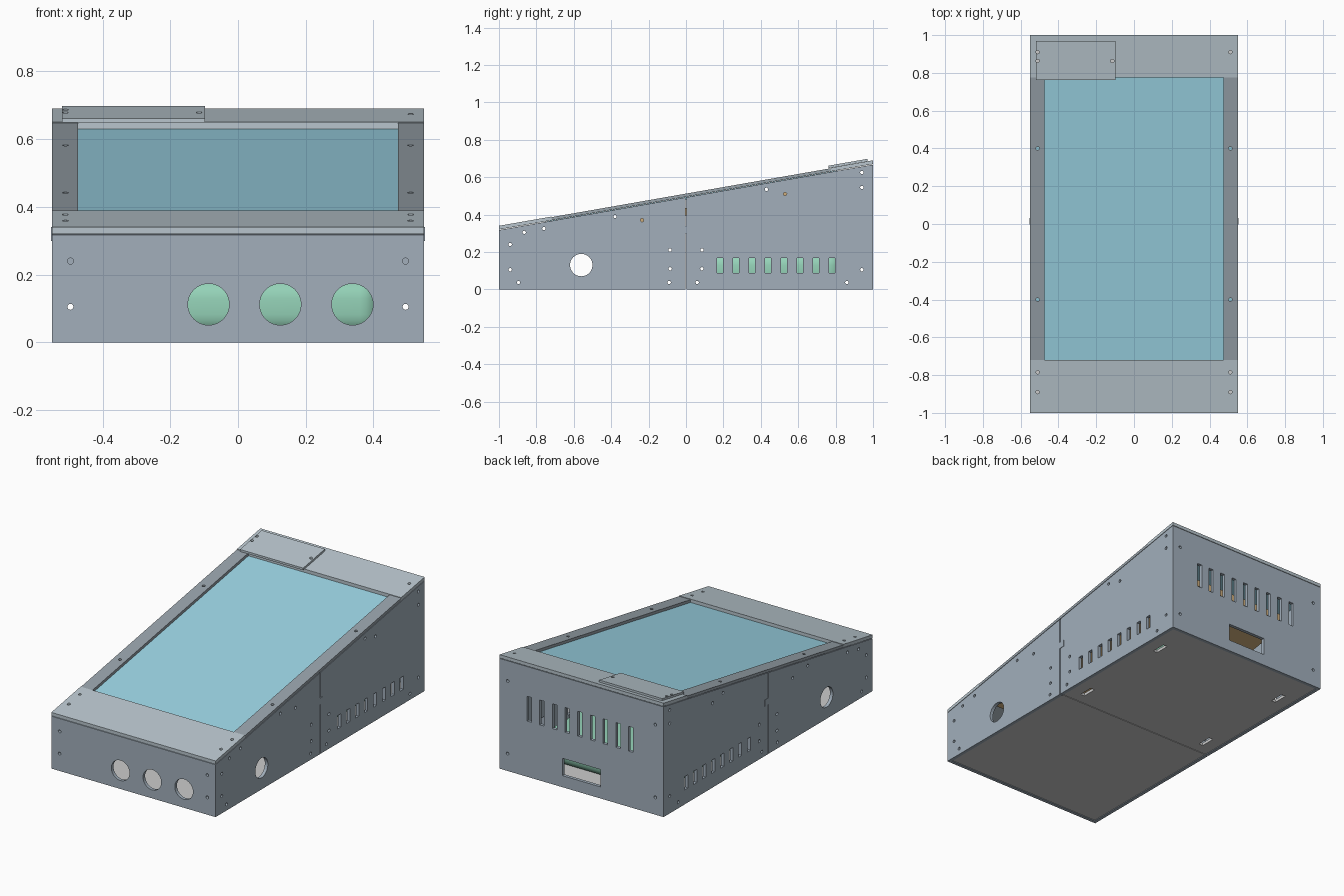
import bpy, bmesh, math
from mathutils import Matrix, Vector

if "Cube" in bpy.data.objects:
    bpy.data.objects.remove(bpy.data.objects["Cube"])

def mat(name, r, g, b):
    m = bpy.data.materials.new(name)
    m.diffuse_color = (r, g, b, 1)
    m.use_nodes = True
    m.node_tree.nodes["Principled BSDF"].inputs["Base Color"].default_value = m.diffuse_color
    return m

SLATE = mat("slate_panel", 0.36, 0.43, 0.50)
PLATE = mat("pale_plate", 0.48, 0.56, 0.61)
RAIL = mat("dark_rail", 0.31, 0.36, 0.40)
GLASS = mat("blue_glass", 0.33, 0.66, 0.78)
GREEN = mat("green_unit", 0.30, 0.65, 0.48)
BROWN = mat("brown_bed", 0.62, 0.42, 0.20)
HX, WALL = 0.55, 0.02

def top(y):
    return 0.32 + 0.175 * (y + 1)

def add_prism(bm, pts, x0, x1):
    a = [bm.verts.new((x0, y, z)) for y, z in pts]
    b = [bm.verts.new((x1, y, z)) for y, z in pts]
    n = len(pts)
    bm.faces.new(a)
    bm.faces.new(b[::-1])
    for i in range(n):
        bm.faces.new((a[i], b[i], b[(i + 1) % n], a[(i + 1) % n]))

def add_box(bm, lo, hi):
    add_prism(bm, [(lo[1], lo[2]), (hi[1], lo[2]), (hi[1], hi[2]), (lo[1], hi[2])], lo[0], hi[0])

def add_cyl(bm, c, r, length, axis, seg=16):
    rot = {"x": Matrix.Rotation(math.pi / 2, 4, "Y"),
           "y": Matrix.Rotation(math.pi / 2, 4, "X"), "z": Matrix()}[axis]
    bmesh.ops.create_cone(bm, cap_ends=True, segments=seg, radius1=r, radius2=r,
                          depth=length, matrix=Matrix.Translation(Vector(c)) @ rot)

def finish(bm, name, material=None):
    bmesh.ops.recalc_face_normals(bm, faces=bm.faces)
    me = bpy.data.meshes.new(name)
    bm.to_mesh(me)
    bm.free()
    ob = bpy.data.objects.new(name, me)
    bpy.context.collection.objects.link(ob)
    if material:
        me.materials.append(material)
    return ob

def prism(name, pts, x0, x1, material=None):
    bm = bmesh.new()
    add_prism(bm, pts, x0, x1)
    return finish(bm, name, material)

def sloped(name, y0, y1, x0, x1, low, high, material):
    pts = [(y0, top(y0) + low), (y1, top(y1) + low), (y1, top(y1) + high), (y0, top(y0) + high)]
    return prism(name, pts, x0, x1, material)

def cutter(name, bm):
    ob = finish(bm, name)
    ob.hide_render = True
    ob.hide_set(True)
    return ob

def cut(ob, tool):
    m = ob.modifiers.new("cut", "BOOLEAN")
    m.object, m.operation, m.solver = tool, "DIFFERENCE", "EXACT"

# Cutters: wall openings
bm = bmesh.new()
side_holes = [(-.94, .24), (-.94, .105), (-.895, .037), (-.865, .305), (-.76, .325),
              (-.38, .39), (-.235, .37), (-.085, .21), (-.085, .11), (-.09, .037),
              (.06, .037), (.085, .21), (.085, .11), (.43, .535), (.53, .51),
              (.86, .037), (.94, .105), (.94, .545), (.94, .625)]
for y, z in side_holes:
    add_cyl(bm, (0, y, z), 0.009, 1.3, "x", 12)
add_cyl(bm, (0, -0.56, 0.13), 0.06, 1.3, "x", 40)
for i in range(8):
    y = 0.183 + i * 0.0855
    add_box(bm, (-0.65, y - 0.016, 0.088), (0.65, y + 0.016, 0.168))
for x in (-0.087, 0.125, 0.338):
    add_cyl(bm, (x, -1, 0.112), 0.061, 0.08, "y", 40)
for i in range(9):
    x = -0.33 + i * 0.085
    add_box(bm, (x - 0.015, 0.96, 0.337), (x + 0.015, 1.05, 0.487))
add_box(bm, (-0.127, 0.96, 0.07), (0.127, 1.05, 0.175))
for s in (-1, 1):
    for y, zs in ((-1, (0.105, 0.24)), (1, (0.105, 0.545))):
        for z in zs:
            add_cyl(bm, (s * 0.495, y, z), 0.009, 0.08, "y", 12)
openings = cutter("wall_opening_cutter", bm)

# Cutter: screw holes in the top
bm = bmesh.new()
for y in (-0.89, -0.785, -0.4, 0.4, 0.91):
    for x in (-0.51, 0.51):
        add_cyl(bm, (x, y, 0.5), 0.009, 1, "z", 12)
for x in (-0.51, -0.115):
    add_cyl(bm, (x, 0.863, 0.5), 0.009, 1, "z", 12)
screw_holes = cutter("screw_hole_cutter", bm)

# Two half shells, open at top and bottom
SEAM = 0.003
for name, y0, y1, c0, c1 in (("front_shell", -1, -SEAM, -1 + WALL, 0.5),
                             ("rear_shell", SEAM, 1, -0.5, 1 - WALL)):
    shell = prism(name, [(y0, 0), (y1, 0), (y1, top(y1) - .003), (y0, top(y0) - .003)],
                  -HX, HX, SLATE)
    bm = bmesh.new()
    add_box(bm, (-HX + WALL, c0, -0.2), (HX - WALL, c1, 1.2))
    cut(shell, cutter(name + "_cavity_cutter", bm))
    cut(shell, openings)

# Floor halves with mounting slots
bm = bmesh.new()
for x in (-0.44, 0.44):
    for y in (0.113, 0.757):
        add_box(bm, (x - 0.014, y - 0.045, -0.1), (x + 0.014, y + 0.045, 0.1))
floor_slots = cutter("floor_slot_cutter", bm)
for name, y0, y1 in (("front_floor", -1 + WALL, -0.002), ("rear_floor", 0.002, 1 - WALL)):
    floor = prism(name, [(y0, .004), (y1, .004), (y1, .022), (y0, .022)], -HX + WALL, HX - WALL)
    cut(floor, floor_slots)

# Sloped top: end plates, side rails and small cover
tops = [sloped("front_top_plate", -1, -0.72, -HX, HX, 0, 0.02, PLATE),
        sloped("rear_top_plate", 0.775, 1, -HX, HX, 0, 0.02, PLATE),
        sloped("left_rail", -0.72, 0.775, -HX, -0.473, 0, 0.017, RAIL),
        sloped("right_rail", -0.72, 0.775, 0.473, HX, 0, 0.017, RAIL),
        sloped("small_cover", 0.762, 0.97, -0.52, -0.097, 0.0205, 0.033, PLATE)]
for ob in tops:
    cut(ob, screw_holes)

# Glass and the bed under it
sloped("glass_panel", -0.75, 0.81, -0.525, 0.525, -0.014, -0.001, GLASS)
sloped("inner_bed", -0.7, 0.75, -0.5, 0.5, -0.1, -0.06, BROWN)

# Seam tabs on both sides
for s, name in ((-1, "left_seam_tab"), (1, "right_seam_tab")):
    xs = sorted((s * 0.545, s * 0.552))
    prism(name, [(-.003, .30), (.033, .30), (.033, .34), (-.003, .34)], xs[0], xs[1], SLATE)

# Rounded unit inside
unit = prism("inner_unit", [(.1, .022), (.83, .022), (.83, .19), (.1, .19)], -0.42, 0.42, GREEN)
b = unit.modifiers.new("round", "BEVEL")
b.width, b.segments = 0.06, 5

# Apply modifiers
bpy.context.view_layer.update()
dg = bpy.context.evaluated_depsgraph_get()
done = [(o, bpy.data.meshes.new_from_object(o.evaluated_get(dg)))
        for o in bpy.data.objects if o.modifiers]
for o, me in done:
    o.modifiers.clear()
    o.data = me
for o in [o for o in bpy.data.objects if o.name.endswith("_cutter")]:
    bpy.data.objects.remove(o)
unit.data.shade_smooth()
